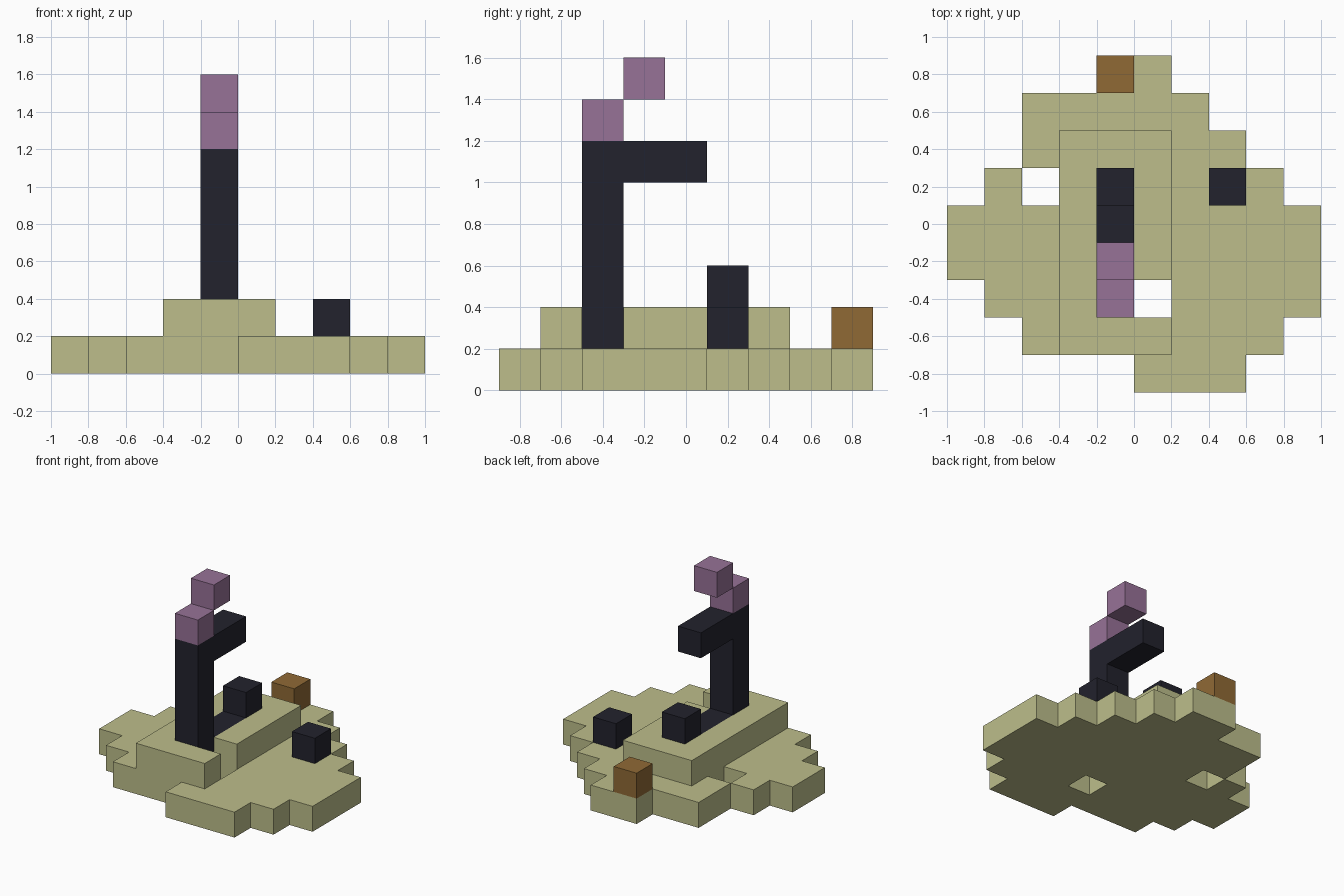
import bpy
import bmesh
from mathutils import Vector

cube = bpy.data.objects.get("Cube")
if cube:
    bpy.data.objects.remove(cube, do_unlink=True)

S = 0.2  # size of one block
ORIGIN = Vector((-1.0, -0.9, 0.0))


def material(name, rgb):
    mat = bpy.data.materials.new(name)
    mat.use_nodes = True
    mat.diffuse_color = (*rgb, 1)
    mat.node_tree.nodes["Principled BSDF"].inputs["Base Color"].default_value = (*rgb, 1)
    return mat


def block(x, y, z):
    """Cells in a box of block indices; each range is (first, end)."""
    return {(i, j, k) for i in range(*x) for j in range(*y) for k in range(*z)}


olive = material("pale olive", (0.508, 0.515, 0.258))
charcoal = material("charcoal", (0.016, 0.016, 0.026))
mauve = material("mauve", (0.309, 0.168, 0.309))
brown = material("brown", (0.279, 0.144, 0.036))

# Ground slab: one run of blocks per row, front to back, with two holes
rows = [(5, 8), (2, 9), (1, 10), (0, 10), (0, 10), (1, 9), (2, 8), (2, 7), (4, 6)]
ground = set()
for j, run in enumerate(rows):
    ground |= block(run, (j, j + 1), (0, 1))
holes = {(5, 2, 0), (2, 5, 0)}

# Hooked post: upright, foot along the ground, raised toe and top arm
post = block((4, 5), (2, 3), (1, 6))
foot = block((4, 5), (3, 6), (1, 2)) | {(4, 5, 2)}
arm = block((4, 5), (3, 5), (5, 6))

# Raised platform, notched beside the post
platform = block((3, 6), (1, 7), (1, 2)) - post - foot - {(5, 2, 1)}

parts = {
    "ground_slab": (ground - holes, olive),
    "raised_platform": (platform, olive),
    "post": (post, charcoal),
    "post_foot": (foot, charcoal),
    "post_arm": (arm, charcoal),
    "side_block": ({(7, 5, 1)}, charcoal),
    "lower_top_block": ({(4, 2, 6)}, mauve),
    "upper_top_block": ({(4, 3, 7)}, mauve),
    "back_block": ({(4, 8, 1)}, brown),
}
filled = set().union(*(cells for cells, _ in parts.values()))


def build(name, cells, mat):
    """Join unit blocks, keeping only faces that meet open air."""
    bm = bmesh.new()
    for cell in sorted(cells):
        centre = ORIGIN + (Vector(cell) + Vector((0.5, 0.5, 0.5))) * S
        verts = bmesh.ops.create_cube(bm, size=S)["verts"]
        bmesh.ops.translate(bm, verts=verts, vec=centre)
        hidden = []
        for face in {f for v in verts for f in v.link_faces}:
            step = (face.calc_center_median() - centre) / (S / 2)
            if tuple(c + round(s) for c, s in zip(cell, step)) in filled:
                hidden.append(face)
        bmesh.ops.delete(bm, geom=hidden, context="FACES")
    bmesh.ops.remove_doubles(bm, verts=bm.verts, dist=0.001)
    mesh = bpy.data.meshes.new(name)
    bm.to_mesh(mesh)
    bm.free()
    mesh.materials.append(mat)
    bpy.context.collection.objects.link(bpy.data.objects.new(name, mesh))


for name, (cells, mat) in parts.items():
    build(name, cells, mat)
